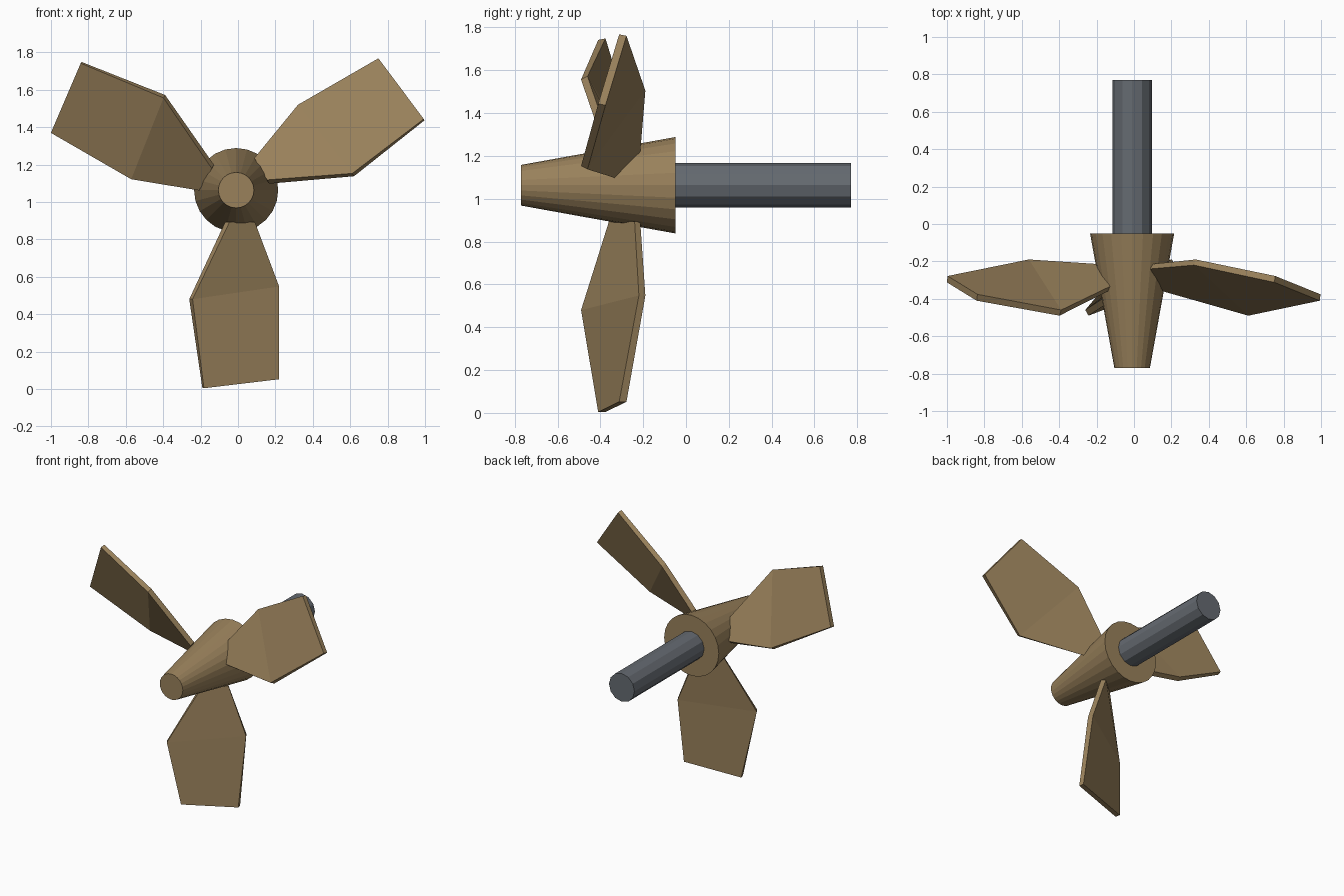
import bpy, bmesh, math
from mathutils import Matrix, Vector

if "Cube" in bpy.data.objects:
    bpy.data.objects.remove(bpy.data.objects["Cube"])

CX, CZ = -0.01, 1.063          # propeller axis, running along y
THICK = 0.035


def material(name, color):
    m = bpy.data.materials.new(name)
    m.diffuse_color = (*color, 1)
    m.use_nodes = True
    m.node_tree.nodes["Principled BSDF"].inputs["Base Color"].default_value = m.diffuse_color
    return m


bronze = material("bronze", (0.32, 0.22, 0.105))
steel = material("steel", (0.13, 0.145, 0.165))


def finish(bm, name, mat):
    bmesh.ops.recalc_face_normals(bm, faces=bm.faces[:])
    me = bpy.data.meshes.new(name)
    bm.to_mesh(me)
    bm.free()
    me.materials.append(mat)
    ob = bpy.data.objects.new(name, me)
    bpy.context.collection.objects.link(ob)
    return ob


def axial_cone(name, y0, y1, r0, r1, sides, mat):
    """Capped cone along y, radius r0 at y0 and r1 at y1."""
    bm = bmesh.new()
    bmesh.ops.create_cone(bm, cap_ends=True, segments=sides,
                          radius1=r0, radius2=r1, depth=y1 - y0)
    bm.transform(Matrix.Translation((CX, (y0 + y1) / 2, CZ))
                 @ Matrix.Rotation(-math.pi / 2, 4, 'X'))
    return finish(bm, name, mat)


# Tapered hub and shaft
axial_cone("hub", -0.77, -0.05, 0.095, 0.225, 24, bronze)
axial_cone("shaft", -0.06, 0.77, 0.105, 0.105, 12, steel)

# Twisted blade: left and right front-face points at root, shoulder and tip
SECTIONS = [
    ((-0.045, -0.36, 0.893), (0.09, -0.24, 0.893)),
    ((-0.243, -0.49, 0.480), (0.22, -0.22, 0.548)),
    ((-0.182, -0.41, 0.004), (0.22, -0.312, 0.052)),
]


def blade(name, angle):
    bm = bmesh.new()
    rings = []
    for left, right in SECTIONS:
        l, r = Vector(left), Vector(right)
        d = r - l
        back = Vector((-d.y, d.x, 0)).normalized() * THICK
        rings.append([bm.verts.new(p) for p in (l, r, r + back, l + back)])
    for a, b in zip(rings, rings[1:]):
        for i in range(4):
            j = (i + 1) % 4
            bm.faces.new((a[i], a[j], b[j], b[i]))
    bm.faces.new(rings[0])
    bm.faces.new(rings[-1])
    pivot = Matrix.Translation((CX, 0, CZ))
    bm.transform(pivot @ Matrix.Rotation(angle, 4, 'Y') @ pivot.inverted())
    return finish(bm, name, bronze)


for k, part in enumerate(("lower_blade", "upper_left_blade", "upper_right_blade")):
    blade(part, k * math.tau / 3)
